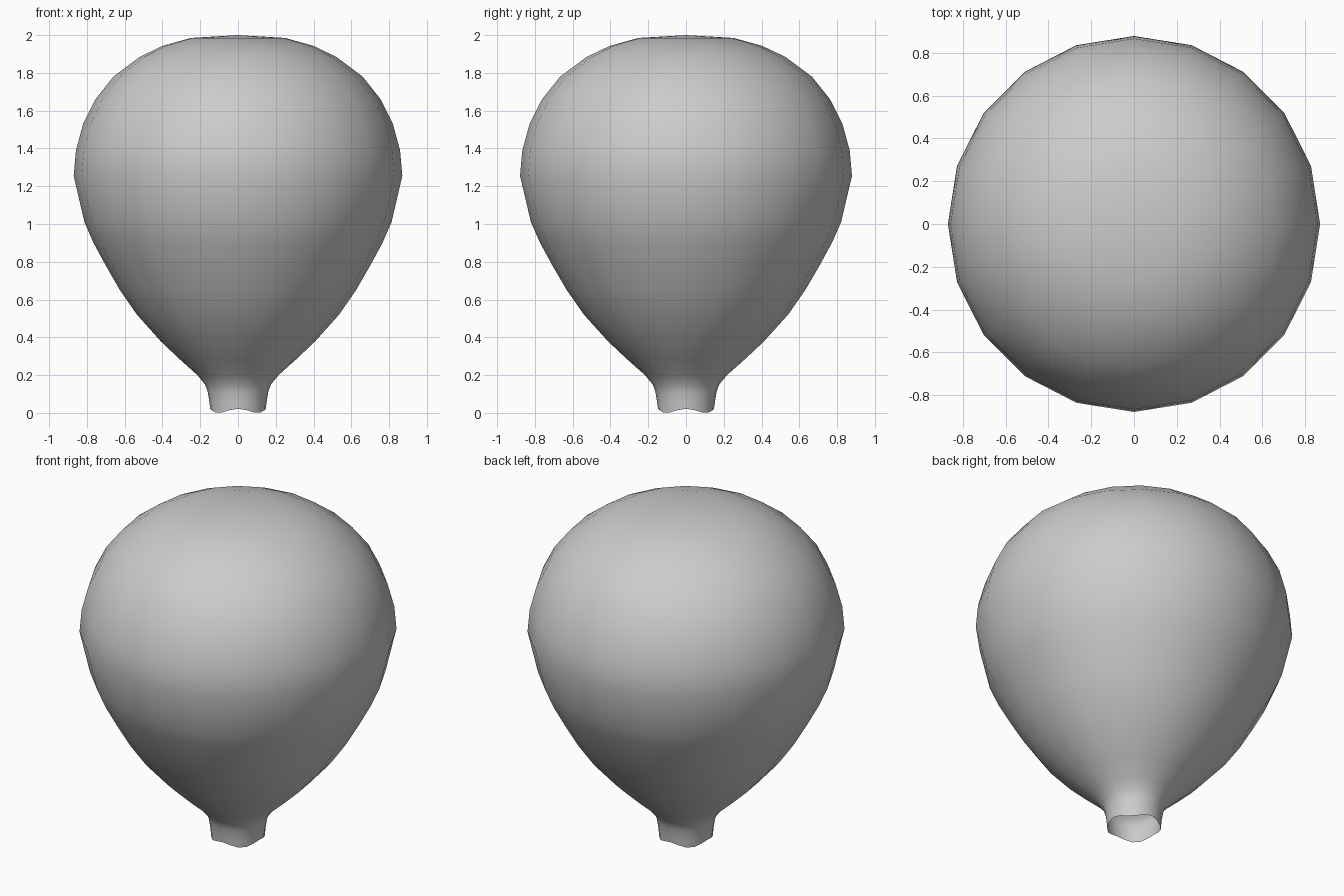
import bpy, bmesh, math

if "Cube" in bpy.data.objects:
    bpy.data.objects.remove(bpy.data.objects["Cube"])

SIDES = 20
# Envelope profile (radius, height) from the mouth up to the crown
PROFILE = [(0.147, 0.011), (0.152, 0.06), (0.160, 0.11), (0.174, 0.15), (0.215, 0.20),
           (0.31, 0.285), (0.41, 0.38), (0.535, 0.52), (0.625, 0.65), (0.70, 0.78),
           (0.765, 0.90), (0.813, 1.01), (0.87, 1.255), (0.858, 1.39), (0.82, 1.53),
           (0.755, 1.66), (0.66, 1.78), (0.52, 1.885), (0.40, 1.943), (0.25, 1.985)]

bm = bmesh.new()
rings = []
for i, (r, z) in enumerate(PROFILE):
    ring = []
    for k in range(SIDES):
        a = 2 * math.pi * k / SIDES
        # Scalloped rim at the open mouth
        wave = 0.011 * math.cos(4 * a) if i == 0 else 0
        ring.append(bm.verts.new((r * math.cos(a), 1.01 * r * math.sin(a), z + wave)))
    rings.append(ring)

# Side panels
for low, high in zip(rings, rings[1:]):
    for k in range(SIDES):
        n = (k + 1) % SIDES
        bm.faces.new((low[k], low[n], high[n], high[k]))

# Crown
top = bm.verts.new((0, 0, 2.0))
for k in range(SIDES):
    bm.faces.new((rings[-1][k], rings[-1][(k + 1) % SIDES], top))

mesh = bpy.data.meshes.new("balloon_envelope")
bm.to_mesh(mesh)
bm.free()
mesh.polygons.foreach_set("use_smooth", [True] * len(mesh.polygons))
balloon = bpy.data.objects.new("balloon_envelope", mesh)
bpy.context.collection.objects.link(balloon)
